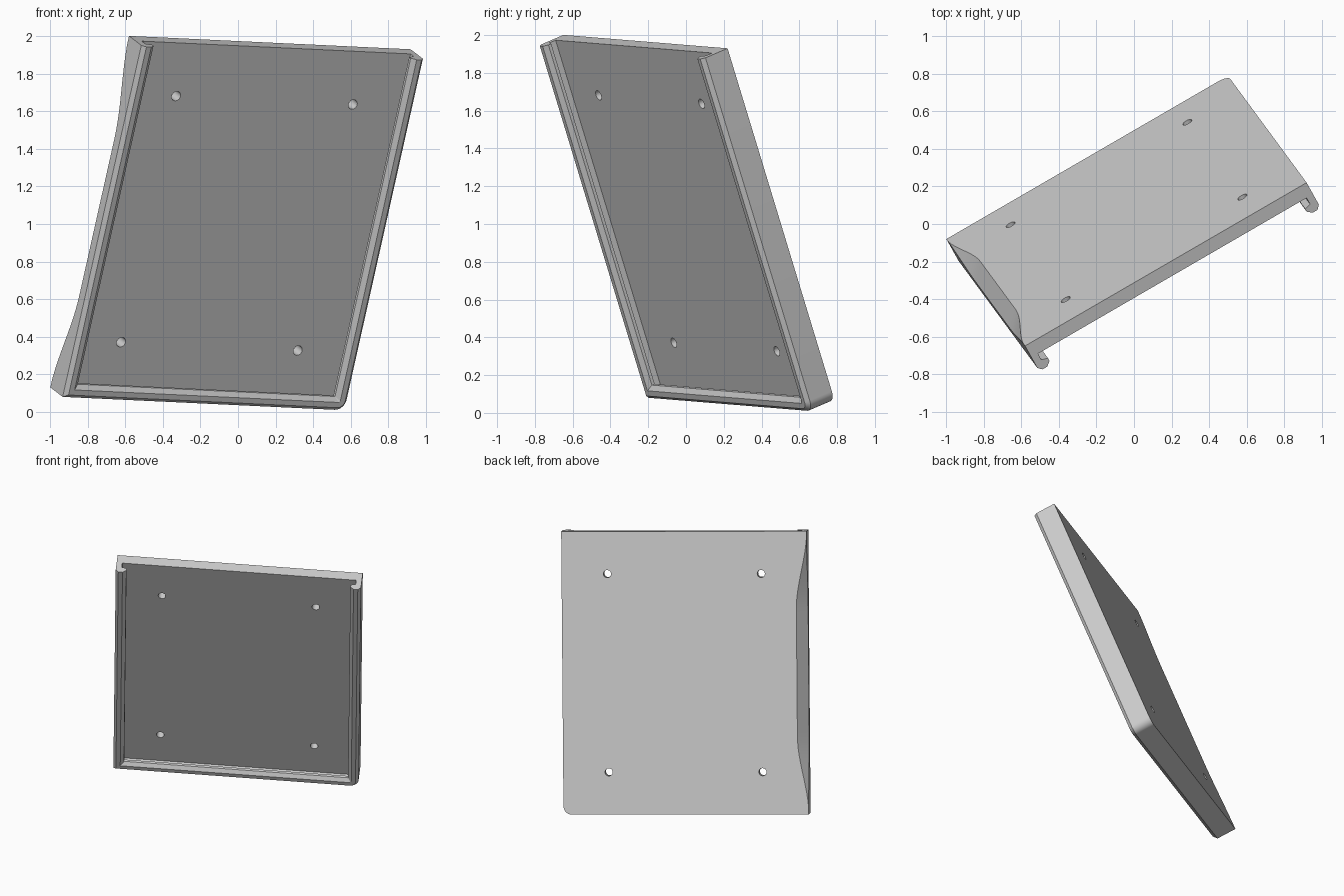
import bpy, bmesh, math
from mathutils import Matrix, Vector

if "Cube" in bpy.data.objects:
    bpy.data.objects.remove(bpy.data.objects["Cube"])

W, H, R = 0.867, 1.0, 0.06          # half width, half height, corner radius
FLOOR, WALL, LIP, DEPTH = 0.075, 0.04, 0.075, 0.165

# Tilted frame of the tray: across, up its length, and out of its open face
across = Vector((0.864, 0.501, -0.041)).normalized()
out = across.cross(Vector((0.207, -0.286, 0.936))).normalized()
up = out.cross(across)
frame = Matrix((across, up, out)).transposed().to_4x4()
frame.translation = (-0.04, 0.07, 1.03)

gray = bpy.data.materials.new("light gray")
gray.use_nodes = True
gray.diffuse_color = (0.6, 0.6, 0.6, 1)
gray.node_tree.nodes["Principled BSDF"].inputs["Base Color"].default_value = (0.6, 0.6, 0.6, 1)


def make_object(name, bm):
    bmesh.ops.recalc_face_normals(bm, faces=bm.faces)
    mesh = bpy.data.meshes.new(name)
    bm.to_mesh(mesh)
    bm.free()
    mesh.materials.append(gray)
    obj = bpy.data.objects.new(name, mesh)
    obj.matrix_world = frame
    bpy.context.collection.objects.link(obj)
    return obj


def strip(bm, a, b):
    for i in range(len(a) - 1):
        bm.faces.new((a[i], a[i + 1], b[i + 1], b[i]))


def outline(inset):
    """U-shaped path, open at the top, with one rounded lower corner."""
    x, y = W - inset, H - inset
    r = max(R - inset, 0.002)
    pts = [(-x, H), (-x, -y)]
    for i in range(9):
        a = math.radians(-90 + 90 * i / 8)
        pts.append((x - r + r * math.cos(a), -y + r + r * math.sin(a)))
    return pts + [(x, H)]


# Tray: floor plate with a lipped rim on three sides
bm = bmesh.new()
profile = [(0, 0), (0, DEPTH - 0.022), (0.02, DEPTH), (LIP - 0.025, DEPTH),
           (LIP, DEPTH - 0.022), (LIP, DEPTH - 0.04),
           (WALL, DEPTH - 0.05), (WALL, FLOOR)]
rings = [[bm.verts.new((x, y, z)) for x, y in outline(inset)] for inset, z in profile]
for a, b in zip(rings, rings[1:]):
    strip(bm, a, b)
bm.faces.new(rings[0])
bm.faces.new(rings[-1])
bm.faces.new([r[0] for r in rings] + [r[-1] for r in reversed(rings)])
tray = make_object("tray", bm)

# Screw hole cutters
bm = bmesh.new()
for sx in (-1, 1):
    for sy in (-1, 1):
        bmesh.ops.create_cone(bm, cap_ends=True, segments=24, radius1=0.027, radius2=0.027,
                              depth=0.2, matrix=Matrix.Translation((sx * 0.544, sy * 0.7, 0.04)))
holes = make_object("hole_cutter", bm)

# Finger scoop cutter: a chamfer along one back edge that fades at both ends
bm = bmesh.new()
sections = []
COUNT, CUT_X, CUT_Z, EXTRA = 40, 0.077, 0.085, 0.3
for i in range(COUNT + 1):
    y = -1.05 + 2.1 * i / COUNT
    t = min(max((1 - abs(y)) / 0.55, 0), 1)
    s = t * t * (3 - 2 * t) - 0.02
    sections.append([bm.verts.new(p) for p in (
        (-W + CUT_X * (s + EXTRA), y, -CUT_Z * EXTRA),
        (-W - CUT_X * EXTRA, y, CUT_Z * (s + EXTRA)),
        (-W - 0.1, y, -0.1))])
for a, b in zip(sections, sections[1:]):
    strip(bm, a + a[:1], b + b[:1])
bm.faces.new(sections[0])
bm.faces.new(sections[-1])
scoop = make_object("scoop_cutter", bm)

# Cut the tray, then drop the cutters
bpy.ops.object.select_all(action="DESELECT")
bpy.context.view_layer.objects.active = tray
tray.select_set(True)
for cutter in (holes, scoop):
    cutter.hide_render = True
    mod = tray.modifiers.new(cutter.name, "BOOLEAN")
    mod.operation = "DIFFERENCE"
    mod.solver = "EXACT"
    mod.object = cutter
    bpy.ops.object.modifier_apply(modifier=mod.name)
    bpy.data.objects.remove(cutter)
bpy.ops.object.shade_smooth_by_angle(angle=math.radians(30))
